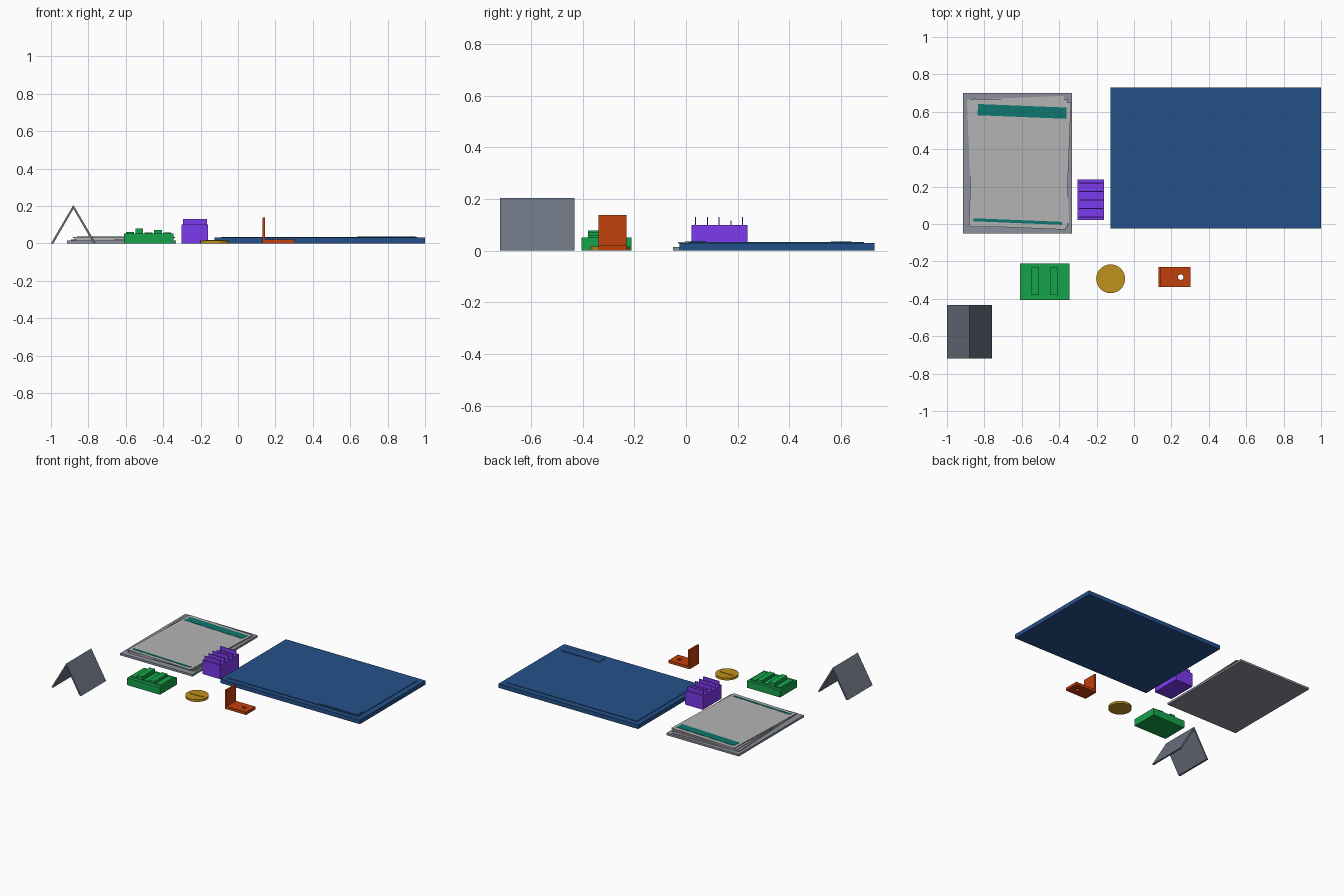
import bpy, bmesh, math

if "Cube" in bpy.data.objects:
    bpy.data.objects.remove(bpy.data.objects["Cube"])


def material(name, hex_code):
    def lin(i):
        c = int(hex_code[i:i + 2], 16) / 255
        return c / 12.92 if c <= 0.04045 else ((c + 0.055) / 1.055) ** 2.4
    m = bpy.data.materials.new(name)
    m.diffuse_color = (lin(0), lin(2), lin(4), 1)
    m.use_nodes = True
    m.node_tree.nodes["Principled BSDF"].inputs["Base Color"].default_value = m.diffuse_color
    return m


BLUE = material("blue", "25518a")
SLATE = material("slate", "6b7280")
BACKING = material("backing", "8a909c")
PAPER = material("paper", "b4b4b4")
TEAL = material("teal", "0f766e")
GREEN = material("green", "16a34a")
PURPLE = material("purple", "7c3aed")
GOLD = material("gold", "c0921c")
ORANGE = material("orange", "c2410c")


def finish(name, bm, mat, loc=(0, 0, 0), turn=0):
    bmesh.ops.recalc_face_normals(bm, faces=bm.faces)
    me = bpy.data.meshes.new(name)
    bm.to_mesh(me)
    bm.free()
    ob = bpy.data.objects.new(name, me)
    bpy.context.collection.objects.link(ob)
    ob.location = loc
    ob.rotation_euler.z = math.radians(turn)
    if mat:
        me.materials.append(mat)
    return ob


def block(name, mat, cx, cy, z0, w, d, h, turn=0):
    bm = bmesh.new()
    bmesh.ops.create_cube(bm, size=1)
    bmesh.ops.scale(bm, vec=(w, d, h), verts=bm.verts)
    return finish(name, bm, mat, (cx, cy, z0 + h / 2), turn)


def span(name, mat, x0, x1, y0, y1, z0, z1):
    return block(name, mat, (x0 + x1) / 2, (y0 + y1) / 2, z0, x1 - x0, y1 - y0, z1 - z0)


def extrude_y(name, mat, profile, y0, y1):
    bm = bmesh.new()
    face = bm.faces.new([bm.verts.new((x, y0, z)) for x, z in profile])
    new = bmesh.ops.extrude_face_region(bm, geom=[face])["geom"]
    bmesh.ops.translate(bm, vec=(0, y1 - y0, 0),
                        verts=[v for v in new if isinstance(v, bmesh.types.BMVert)])
    return finish(name, bm, mat)


def disc(name, mat, x, y, z0, r, h, sides=48):
    bm = bmesh.new()
    bmesh.ops.create_cone(bm, cap_ends=True, segments=sides, radius1=r, radius2=r, depth=h)
    return finish(name, bm, mat, (x, y, z0 + h / 2))


# Game board: slab, raised panel, corner strip
span("board_base", BLUE, -0.125, 1.0, -0.025, 0.73, 0, 0.03)
span("board_panel", BLUE, -0.09, 0.96, 0.01, 0.69, 0.03, 0.034)
span("board_corner_strip", BLUE, 0.64, 0.95, 0.02, 0.08, 0.034, 0.038)

# Backing board with loosely stacked sheets
span("sheet_backing", BACKING, -0.915, -0.332, -0.05, 0.70, 0, 0.015)
for i, (x, y, turn) in enumerate([(-0.62, 0.335, 2.3), (-0.615, 0.325, 0), (-0.61, 0.32, -2.3)]):
    block(f"sheet_{i + 1}", PAPER, x, y, 0.015 + i * 0.0065, 0.52, 0.68, 0.0065, turn)
block("sheet_header_band", TEAL, -0.598, 0.602, 0.0345, 0.475, 0.06, 0.002, -2.3)
block("sheet_footer_band", TEAL, -0.622, 0.013, 0.0345, 0.475, 0.016, 0.002, -2.3)

# Folded tent card
extrude_y("tent_card", SLATE,
          [(-1.0, 0), (-0.88, 0.205), (-0.76, 0), (-0.773, 0), (-0.88, 0.185), (-0.987, 0)],
          -0.72, -0.432)

# Token tray with five rows of uneven height
span("tray_body", GREEN, -0.61, -0.345, -0.405, -0.212, 0, 0.052)
for i, top in enumerate([0.06, 0.079, 0.058, 0.071, 0.058]):
    block(f"tray_row_{i + 1}", GREEN, -0.578 + i * 0.05, -0.306, 0.052, 0.042, 0.148, top - 0.052)

# Card box with dividers
span("card_box", PURPLE, -0.303, -0.16, 0.022, 0.238, 0, 0.1)
for i, top in enumerate([0.13, 0.13, 0.13, 0.118, 0.13]):
    block(f"divider_{i + 1}", PURPLE, -0.23, 0.037 + i * 0.0455, 0.1, 0.13, 0.004, top - 0.1)

# Round token with raised bar
token = disc("token", GOLD, -0.125, -0.293, 0, 0.077, 0.016)
block("token_bar", GOLD, -0.125, -0.293, 0.016, 0.1, 0.018, 0.003)

# Angled stand with a drilled foot
stand = extrude_y("stand", ORANGE,
                  [(0.132, 0), (0.302, 0), (0.302, 0.02), (0.145, 0.02), (0.145, 0.138), (0.132, 0.138)],
                  -0.338, -0.23)
cutter = disc("hole_cutter", None, 0.25, -0.284, -0.02, 0.015, 0.06, 24)
cutter.hide_render = True
mod = stand.modifiers.new("hole", 'BOOLEAN')
mod.object = cutter
mod.operation = 'DIFFERENCE'
mod.solver = 'EXACT'
bpy.context.view_layer.objects.active = stand
bpy.ops.object.modifier_apply(modifier="hole")
bpy.data.objects.remove(cutter)

# Smooth rim on the token
bpy.ops.object.select_all(action='DESELECT')
token.select_set(True)
bpy.context.view_layer.objects.active = token
bpy.ops.object.shade_smooth_by_angle()
